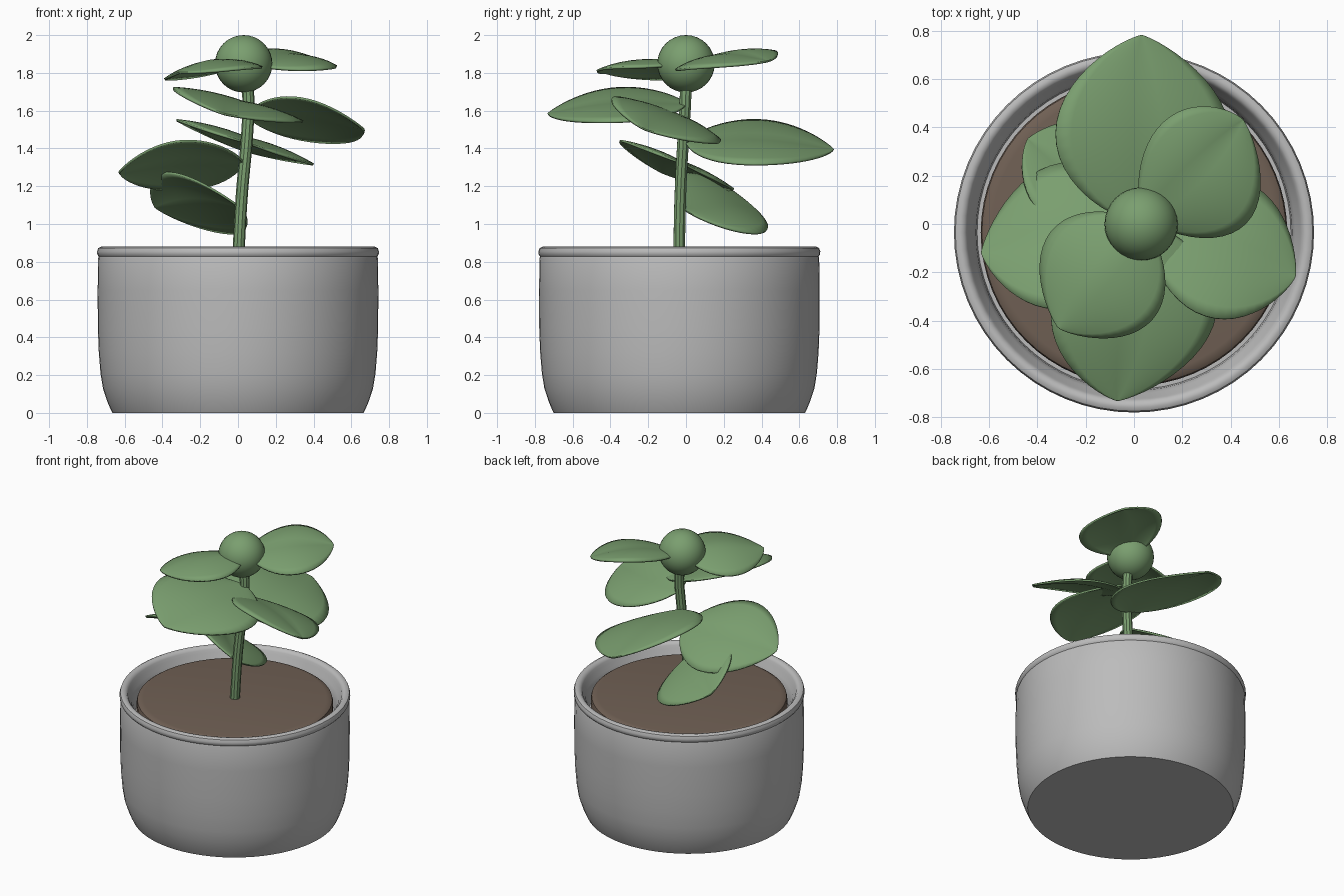
import bpy, math
from mathutils import Vector

if "Cube" in bpy.data.objects:
    bpy.data.objects.remove(bpy.data.objects["Cube"])

CENTER_Y = -0.035


def material(name, rgb):
    m = bpy.data.materials.new(name)
    m.diffuse_color = (*rgb, 1)
    m.use_nodes = True
    m.node_tree.nodes["Principled BSDF"].inputs["Base Color"].default_value = m.diffuse_color
    return m


GREY = material("pot grey", (0.50, 0.50, 0.50))
BROWN = material("soil brown", (0.162, 0.117, 0.089))
GREEN = material("leaf green", (0.195, 0.345, 0.160))


def activate(ob):
    bpy.ops.object.select_all(action='DESELECT')
    ob.select_set(True)
    bpy.context.view_layer.objects.active = ob


def make(name, verts, faces, mat, angle=40):
    me = bpy.data.meshes.new(name)
    me.from_pydata(verts, [], faces)
    me.materials.append(mat)
    ob = bpy.data.objects.new(name, me)
    bpy.context.collection.objects.link(ob)
    activate(ob)
    bpy.ops.object.shade_smooth_by_angle(angle=math.radians(angle))
    return ob


def lathe(name, profile, mat, n=64):
    """Spin (radius, z) points listed from bottom to top; close both ends."""
    verts, faces = [], []
    for r, z in profile:
        for i in range(n):
            a = 2 * math.pi * i / n
            verts.append((r * math.cos(a), CENTER_Y + r * math.sin(a), z))
    for k in range(len(profile) - 1):
        for i in range(n):
            j = (i + 1) % n
            faces.append((k * n + i, k * n + j, (k + 1) * n + j, (k + 1) * n + i))
    faces.append(tuple(reversed(range(n))))
    last = (len(profile) - 1) * n
    faces.append(tuple(last + i for i in range(n)))
    return make(name, verts, faces, mat)


# Pot with rounded foot, beaded rim and hollow inside
lathe("pot", [(0.665, 0.0), (0.675, 0.02), (0.692, 0.06), (0.715, 0.13),
              (0.728, 0.21), (0.737, 0.32), (0.742, 0.45), (0.743, 0.65),
              (0.740, 0.82), (0.737, 0.828), (0.745, 0.838), (0.746, 0.855),
              (0.740, 0.872), (0.725, 0.88), (0.705, 0.876), (0.692, 0.86),
              (0.687, 0.84), (0.668, 0.81), (0.655, 0.76), (0.65, 0.70)], GREY)

# Soil disc with a soft edge
lathe("soil", [(0.635, 0.69), (0.635, 0.80), (0.630, 0.818),
               (0.615, 0.828), (0.59, 0.832)], BROWN)

# Gently bent stem
cu = bpy.data.curves.new("stem", 'CURVE')
cu.dimensions = '3D'
cu.bevel_depth = 0.032
cu.bevel_resolution = 3
path = [(0.0, -0.037, 0.80), (0.02, -0.03, 1.15), (0.05, -0.012, 1.5),
        (0.055, -0.003, 1.66), (0.035, 0, 1.85)]
sp = cu.splines.new('BEZIER')
sp.bezier_points.add(len(path) - 1)
for p, co in zip(sp.bezier_points, path):
    p.co = co
    p.handle_left_type = p.handle_right_type = 'AUTO'
cu.materials.append(GREEN)
stem = bpy.data.objects.new("stem", cu)
bpy.context.collection.objects.link(stem)
activate(stem)
bpy.ops.object.convert(target='MESH')
bpy.ops.object.shade_smooth_by_angle()

# Round bud on top
bpy.ops.mesh.primitive_uv_sphere_add(segments=32, ring_count=16, radius=0.152,
                                     location=(0.03, 0, 1.848))
bud = bpy.context.object
bud.name = "bud"
bud.data.materials.append(GREEN)
bpy.ops.object.shade_smooth()


def leaf(name, base, tip, left, right, bulge, nu=24, nv=12):
    """Cupped leaf from its base, tip and the widest point on each edge."""
    B, T, L, R = map(Vector, (base, tip, left, right))
    n = (T - B).cross(L - R).normalized()
    if n.z < 0:
        n = -n
    a, b = 0.62, 0.82
    um = a / (a + b)
    peak = um ** a * (1 - um) ** b

    def spine(u):
        return B.lerp(T, u) + n * bulge * math.sin(math.pi * u)

    verts, faces = [], []
    for i in range(nu + 1):
        u = 0.5 - 0.5 * math.cos(math.pi * (0.01 + 0.985 * i / nu))
        f = u ** a * (1 - u) ** b / peak
        for j in range(nv + 1):
            v = 2 * j / nv - 1
            side = (L if v < 0 else R) - spine(um)
            w = abs(v)
            verts.append(spine(u) + side * f * w
                         + n * bulge * 1.3 * f * w * (1 - w))
    for i in range(nu):
        for j in range(nv):
            k = i * (nv + 1) + j
            faces.append((k, k + 1, k + nv + 2, k + nv + 1))
    ob = make(name, verts, faces, GREEN, 50)
    s = ob.modifiers.new("thickness", 'SOLIDIFY')
    s.thickness = 0.012
    s.offset = 0
    return ob


# Leaves from the top of the stem downwards
leaf("top_right_leaf", (0.04, 0.03, 1.85), (0.45, 0.43, 1.86),
     (0.12, 0.42, 1.915), (0.46, 0.00, 1.82), 0.045)
leaf("top_left_leaf", (0.04, 0.0, 1.85), (-0.31, -0.43, 1.80),
     (-0.34, -0.03, 1.765), (0.08, -0.39, 1.825), 0.04)
leaf("front_leaf", (0.055, 0.0, 1.63), (-0.07, -0.73, 1.58),
     (0.34, -0.37, 1.54), (-0.34, -0.34, 1.72), 0.04)
leaf("right_leaf", (0.055, 0.0, 1.56), (0.665, -0.22, 1.50),
     (0.46, 0.17, 1.43), (0.29, -0.38, 1.67), 0.04)
leaf("back_leaf", (0.045, 0.0, 1.43), (0.03, 0.78, 1.39),
     (-0.325, 0.37, 1.55), (0.40, 0.35, 1.315), 0.045)
leaf("left_leaf", (0.03, -0.02, 1.32), (-0.63, -0.12, 1.27),
     (-0.28, -0.35, 1.44), (-0.30, 0.25, 1.18), 0.04)
leaf("low_back_leaf", (0.02, -0.02, 1.08), (-0.44, 0.35, 1.09),
     (-0.36, 0.02, 1.27), (-0.05, 0.38, 0.95), 0.03)
